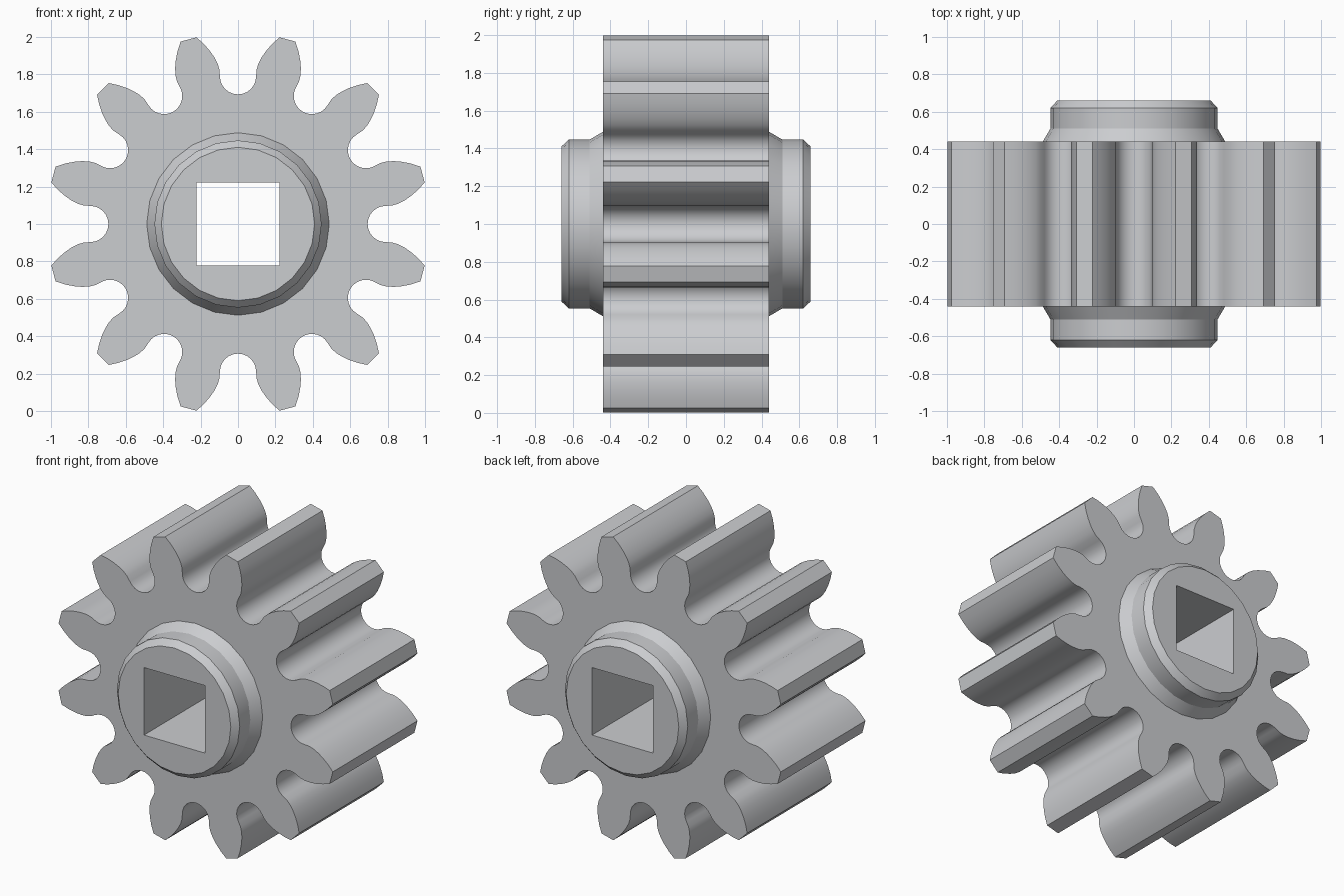
import bpy, bmesh, math

if "Cube" in bpy.data.objects:
    bpy.data.objects.remove(bpy.data.objects["Cube"])

TEETH, HUB_SIDES = 12, 24
GEAR_Y, CENTRE_Z = 0.44, 1.0

bm = bmesh.new()


def loop(points, y):
    """Closed ring of vertices in the plane at depth y."""
    return [bm.verts.new((x, y, z + CENTRE_Z)) for x, z in points]


def skin(a, b):
    """Quads between two matching rings."""
    n = len(a)
    for i in range(n):
        j = (i + 1) % n
        bm.faces.new((a[i], a[j], b[j], b[i]))


def flat_ring(outer, inner):
    """Flat face between an outer ring and a hole."""
    edges = []
    for ring in (outer, inner):
        for i in range(len(ring)):
            pair = (ring[i], ring[(i + 1) % len(ring)])
            edges.append(bm.edges.get(pair) or bm.edges.new(pair))
    bmesh.ops.triangle_fill(bm, edges=edges, use_beauty=True)


def circle(r):
    return [(r * math.cos(2 * math.pi * i / HUB_SIDES), r * math.sin(2 * math.pi * i / HUB_SIDES))
            for i in range(HUB_SIDES)]


# Half of one gap: rounded root, then curved flank out to the tooth tip
half = [(0.79 - 0.097 * math.cos(math.radians(a)), 0.097 * math.sin(math.radians(a)))
        for a in range(0, 91, 15)]
half += [(0.825, 0.099), (0.858, 0.109), (0.892, 0.127), (0.925, 0.15), (0.963, 0.183), (0.998, 0.222)]
gap = [(x, -z) for x, z in reversed(half[1:])] + half

outline = []
for k in range(TEETH):
    c, s = math.cos(2 * math.pi * k / TEETH), math.sin(2 * math.pi * k / TEETH)
    outline += [(x * c - z * s, x * s + z * c) for x, z in gap]

H = 0.222
square = [(-H, -H), (H, -H), (H, H), (-H, H)]

# Toothed rim and square bore
rims = [loop(outline, y) for y in (-GEAR_Y, GEAR_Y)]
bores = [loop(square, y) for y in (-0.66, 0.66)]
skin(*rims)
skin(*bores)

# Stepped hub on both faces
for side, rim, bore in ((-1, rims[0], bores[0]), (1, rims[1], bores[1])):
    rings = [loop(circle(r), side * y) for r, y in
             ((0.488, GEAR_Y), (0.447, 0.51), (0.447, 0.62), (0.41, 0.66))]
    for a, b in zip(rings, rings[1:]):
        skin(a, b)
    flat_ring(rim, rings[0])
    flat_ring(rings[-1], bore)

bmesh.ops.recalc_face_normals(bm, faces=bm.faces)
mesh = bpy.data.meshes.new("pinion_gear")
bm.to_mesh(mesh)
bm.free()

steel = bpy.data.materials.new("grey_steel")
steel.diffuse_color = (0.6, 0.61, 0.63, 1)
steel.use_nodes = True
steel.node_tree.nodes["Principled BSDF"].inputs["Base Color"].default_value = steel.diffuse_color
mesh.materials.append(steel)

gear = bpy.data.objects.new("pinion_gear", mesh)
bpy.context.collection.objects.link(gear)
bpy.context.view_layer.objects.active = gear
gear.select_set(True)
bpy.ops.object.shade_smooth_by_angle(angle=math.radians(28))
